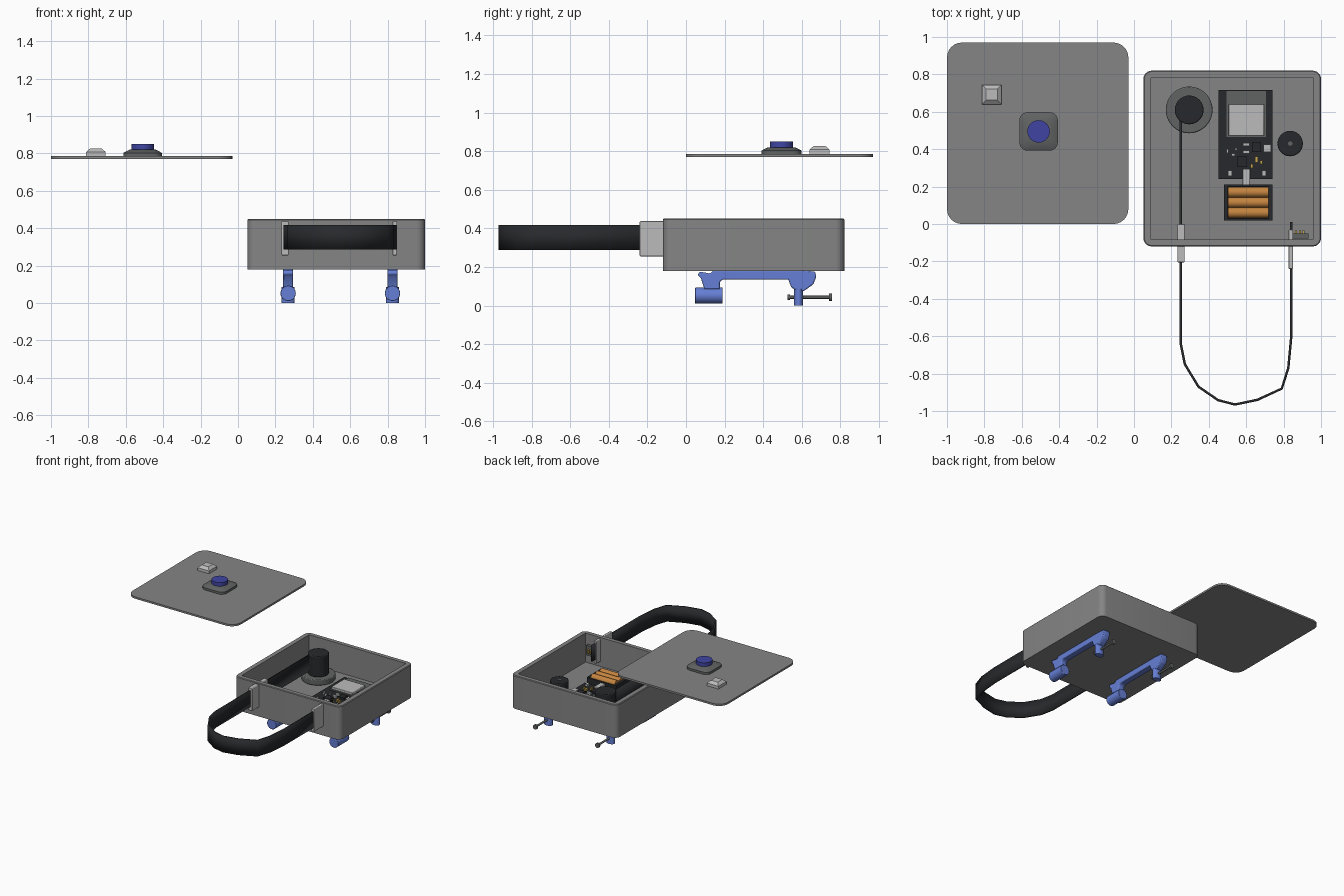
import bpy, bmesh, math
from mathutils import Matrix, Vector

if "Cube" in bpy.data.objects:
    bpy.data.objects.remove(bpy.data.objects["Cube"])


def mat(name, r, g, b):
    m = bpy.data.materials.new(name)
    m.diffuse_color = (r, g, b, 1)
    m.use_nodes = True
    m.node_tree.nodes["Principled BSDF"].inputs["Base Color"].default_value = m.diffuse_color
    return m


SHELL = mat("shell_grey", .23, .235, .23)
MID = mat("mid_grey", .12, .125, .125)
DARK = mat("dark", .02, .022, .025)
PALE = mat("pale_grey", .5, .5, .5)
BLUE = mat("clamp_blue", .13, .21, .66)
NAVY = mat("button_blue", .05, .06, .36)
ORANGE = mat("cell_orange", .55, .23, .05)
GOLD = mat("gold", .6, .4, .08)


def finish(name, bm, m=None, bevel=0, angle=35):
    bmesh.ops.recalc_face_normals(bm, faces=bm.faces)
    me = bpy.data.meshes.new(name)
    bm.to_mesh(me)
    bm.free()
    ob = bpy.data.objects.new(name, me)
    bpy.context.collection.objects.link(ob)
    if m:
        me.materials.append(m)
    if bevel:
        b = ob.modifiers.new("bevel", 'BEVEL')
        b.width, b.segments, b.limit_method = bevel, 2, 'ANGLE'
    bpy.ops.object.select_all(action='DESELECT')
    ob.select_set(True)
    bpy.context.view_layer.objects.active = ob
    bpy.ops.object.shade_smooth_by_angle(angle=math.radians(angle))
    return ob


def box(name, x0, x1, y0, y1, z0, z1, m=None, bevel=0):
    bm = bmesh.new()
    bmesh.ops.create_cube(bm, size=1)
    for v in bm.verts:
        v.co = ((x0 + x1) / 2 + v.co.x * (x1 - x0), (y0 + y1) / 2 + v.co.y * (y1 - y0),
                (z0 + z1) / 2 + v.co.z * (z1 - z0))
    return finish(name, bm, m, bevel)


def cylinder(name, start, end, r, m=None, r2=None, n=32, bevel=0):
    a, b = Vector(start), Vector(end)
    d = b - a
    rot = d.to_track_quat('Z', 'Y').to_matrix().to_4x4()
    bm = bmesh.new()
    bmesh.ops.create_cone(bm, cap_ends=True, segments=n, radius1=r, radius2=r2 or r,
                          depth=d.length, matrix=Matrix.Translation((a + b) / 2) @ rot)
    return finish(name, bm, m, bevel)


def round_rect(x0, x1, y0, y1, r, z, seg=6):
    pts = []
    for cx, cy, a0 in ((x1 - r, y1 - r, 0), (x0 + r, y1 - r, 90), (x0 + r, y0 + r, 180), (x1 - r, y0 + r, 270)):
        for i in range(seg + 1):
            a = math.radians(a0 + 90 * i / seg)
            pts.append((cx + r * math.cos(a), cy + r * math.sin(a), z))
    return pts


def loft(name, loops, m=None, bevel=0):
    bm = bmesh.new()
    rings = [[bm.verts.new(p) for p in lp] for lp in loops]
    n = len(rings[0])
    for a, b in zip(rings, rings[1:]):
        for i in range(n):
            bm.faces.new((a[i], a[(i + 1) % n], b[(i + 1) % n], b[i]))
    bm.faces.new(rings[0])
    bm.faces.new(rings[-1])
    return finish(name, bm, m, bevel)


# Open case: outer wall up, over the rim and down to the inner floor
loft("case", [round_rect(.05, 1, -.12, .82, .045, .18),
              round_rect(.05, 1, -.12, .82, .045, .445),
              round_rect(.055, .995, -.115, .815, .04, .45),
              round_rect(.09, .96, -.083, .783, .006, .45),
              round_rect(.09, .96, -.083, .783, .006, .215)], SHELL)

# Lid with push button and indicator lamp
loft("lid", [round_rect(-1, -.03, 0, .97, .08, z) for z in (.77, .785)], SHELL)
loft("button_base", [round_rect(-.51 - w, -.51 + w, .495 - w, .495 + w, r, z)
                     for w, r, z in ((.103, .045, .785), (.103, .045, .803), (.07, .04, .82))], MID)
cylinder("button_cap", (-.51, .495, .815), (-.51, .495, .85), .06, NAVY)
loft("lamp", [[(-.76 + sx * w, .692 + sy * w, z) for sx, sy in ((1, 1), (-1, 1), (-1, -1), (1, -1))]
              for w, z in ((.052, .785), (.052, .808), (.03, .827))], PALE)

# Winding spool
cylinder("spool_flange", (.295, .61, .215), (.295, .61, .26), .125, MID, n=40, bevel=.006)
cylinder("spool_drum", (.295, .61, .26), (.295, .61, .428), .077, DARK, n=32, bevel=.006)

# Strap ribbon from the spool round to the anchor
path = [(.25, .56), (.25, -.64), (.272, -.75), (.345, -.87), (.45, -.942), (.54, -.965),
        (.66, -.94), (.79, -.88), (.825, -.77), (.84, -.61), (.84, .01)]
bm = bmesh.new()
low = [bm.verts.new((x, y, .287)) for x, y in path]
high = [bm.verts.new((x, y, .417)) for x, y in path]
for i in range(len(path) - 1):
    bm.faces.new((low[i], low[i + 1], high[i + 1], high[i]))
strap = finish("strap", bm, DARK, angle=20)
s = strap.modifiers.new("thickness", 'SOLIDIFY')
s.thickness, s.offset = .013, 0

# Strap guides through the front wall
for side, x, w, y0, y1 in (("left", .252, .019, -.205, 0), ("right", .838, .012, -.24, -.03)):
    box(side + "_strap_guide", x - w, x + w, y0, y1, .255, .437, PALE, .004)

# End sensor beside the right guide
box("sensor_board", .85, .932, -.078, -.052, .29, .37, MID)
for i in range(3):
    box(f"sensor_pin_{i}", .862 + i * .02, .872 + i * .02, -.053, -.035, .315, .345, GOLD)

# Buzzer
cylinder("buzzer", (.835, .43, .215), (.835, .43, .3), .068, DARK, bevel=.006)
cylinder("buzzer_hole", (.835, .43, .3), (.835, .43, .302), .012, MID, n=16)

# Controller board and components
box("controller_board", .453, .74, .24, .716, .215, .23, DARK)
box("radio_module", .495, .705, .465, .71, .23, .238, MID)
box("radio_shield", .505, .695, .472, .64, .238, .258, PALE, .004)
box("usb_socket", .58, .62, .208, .295, .23, .252, PALE, .004)
for i, (x, y, w, d, m) in enumerate((
        (.655, .41, .05, .05, DARK), (.577, .333, .055, .055, DARK),
        (.60, .425, .035, .018, PALE), (.60, .385, .035, .018, PALE),
        (.713, .405, .04, .04, PALE), (.513, .272, .022, .03, PALE), (.695, .272, .022, .03, PALE),
        (.655, .345, .016, .03, GOLD), (.68, .33, .012, .02, GOLD), (.53, .37, .02, .012, PALE),
        (.50, .39, .012, .02, PALE), (.545, .40, .012, .012, PALE), (.63, .31, .012, .02, GOLD))):
    box(f"board_component_{i}", x - w / 2, x + w / 2, y - d / 2, y + d / 2, .23, .246, m)

# Battery tray with three cells
box("battery_tray", .48, .74, .02, .21, .215, .235, DARK)
for x in (.48, .72):
    box(f"battery_tray_end_{x}", x, x + .02, .02, .21, .235, .265, DARK)
for y in (.02, .2):
    box(f"battery_tray_side_{y}", .48, .74, y, y + .01, .235, .26, DARK)
for i in range(3):
    y = .06 + i * .055
    cylinder(f"battery_cell_{i}", (.502, y, .256), (.718, y, .256), .0272, ORANGE, n=24)

# Pair of mounting clamps under the case
profile = [(.06, .158), (.078, .14), (.095, .085), (.175, .085), (.175, .122), (.19, .135), (.53, .135),
           (.545, .095), (.58, .07), (.61, .075), (.66, .11), (.675, .15), (.668, .176), (.60, .182),
           (.14, .182), (.125, .166), (.07, .176)]
for side, x in (("left", .268), ("right", .826)):
    loft(side + "_clamp_frame", [[(x + dx, y, z) for y, z in profile] for dx in (-.027, .027)], BLUE, .006)
    cylinder(side + "_clamp_foot", (x, .047, .052), (x, .19, .052), .041, BLUE, bevel=.003)
    nut = cylinder(side + "_clamp_nut", (0, 0, 0), (0, 0, .085), .024, BLUE, n=24)
    nut.scale.x = 1.45
    nut.location = (x, .583, 0)
    cylinder(side + "_clamp_screw", (x, .535, .043), (x, .75, .043), .008, MID, n=16)
    cylinder(side + "_screw_tip", (x, .525, .043), (x, .54, .043), .014, MID, n=16)
    cylinder(side + "_screw_knob", (x, .742, .043), (x, .757, .043), .019, MID, n=16)
